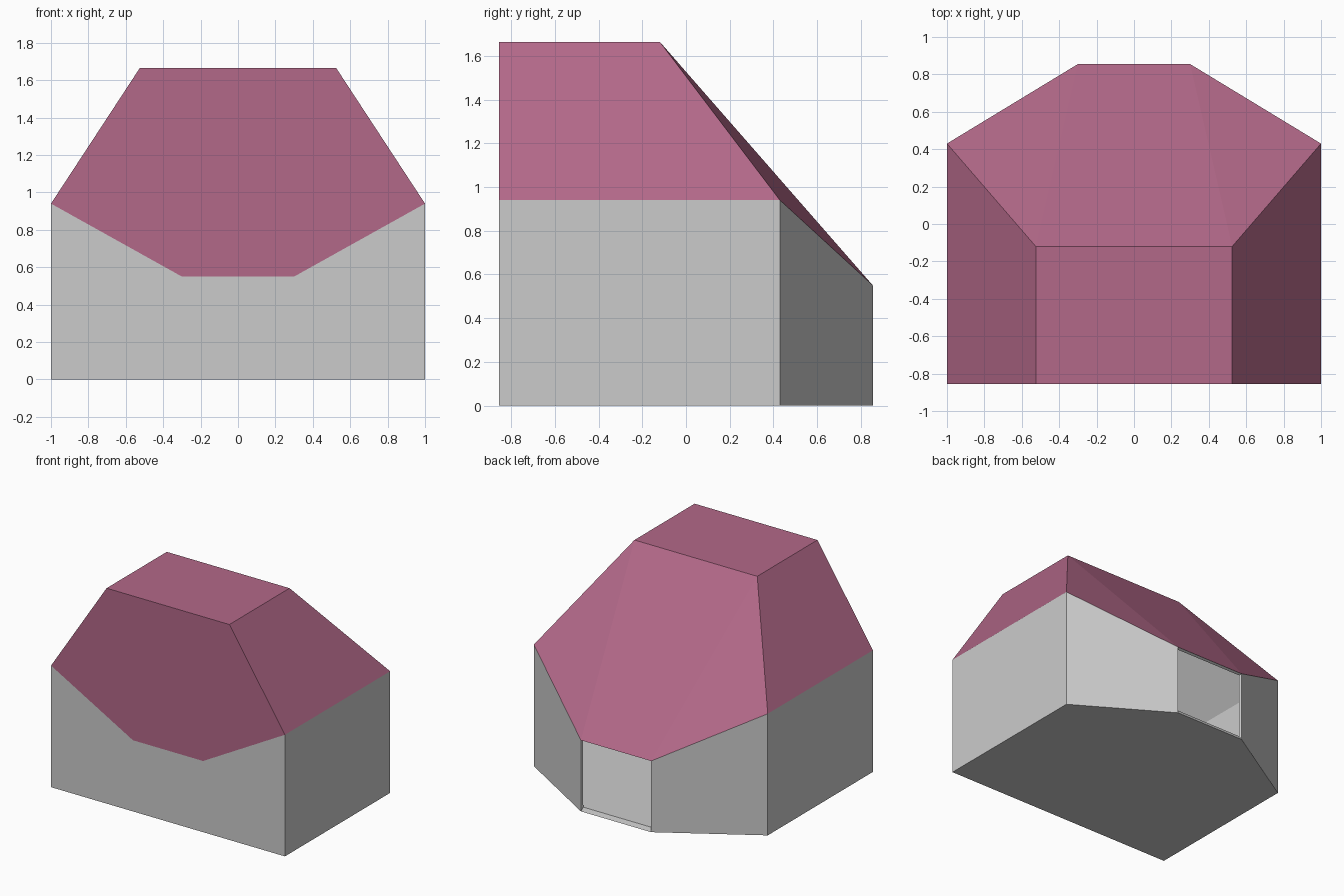
import bpy, bmesh

if "Cube" in bpy.data.objects:
    bpy.data.objects.remove(bpy.data.objects["Cube"])

WALL_H, SILL_H, TOP_H = 0.94, 0.55, 1.665
FRONT, CORNER, BACK = -0.855, 0.43, 0.855


def material(name, color):
    m = bpy.data.materials.new(name)
    m.diffuse_color = color
    m.use_nodes = True
    m.node_tree.nodes["Principled BSDF"].inputs["Base Color"].default_value = m.diffuse_color
    return m


# Points of the right half, mirrored to the left half
half = {
    "floor_front": (1, FRONT, 0), "floor_corner": (1, CORNER, 0), "floor_back": (0.3, BACK, 0),
    "eave_front": (1, FRONT, WALL_H), "eave_corner": (1, CORNER, WALL_H), "eave_back": (0.3, BACK, SILL_H),
    "eave_dip": (0.3, FRONT, SILL_H),
    "top_front": (0.525, FRONT, TOP_H), "top_back": (0.525, -0.12, TOP_H),
}
bm = bmesh.new()
R = {k: bm.verts.new(p) for k, p in half.items()}
L = {k: bm.verts.new((-p[0], p[1], p[2])) for k, p in half.items()}
ROOF, WALL = 0, 1


def side_faces(keys, mat):
    """One face on each side."""
    for side in (R, L):
        bm.faces.new([side[k] for k in keys]).material_index = mat


def span_face(keys, mat):
    """One face running across from right to left."""
    loop = [R[k] for k in keys] + [L[k] for k in reversed(keys)]
    bm.faces.new(loop).material_index = mat


# Walls and floor; the narrow back bay stays open
side_faces(("floor_front", "floor_corner", "eave_corner", "eave_front"), WALL)
side_faces(("floor_corner", "floor_back", "eave_back", "eave_corner"), WALL)
span_face(("floor_back", "floor_corner", "floor_front"), WALL)
span_face(("floor_front", "eave_front", "eave_dip"), WALL)

# Roof: front gable, flat top, side slopes and back slope
span_face(("top_front", "eave_front", "eave_dip"), ROOF)
span_face(("top_front", "top_back"), ROOF)
side_faces(("eave_front", "eave_corner", "top_back", "top_front"), ROOF)
side_faces(("eave_corner", "eave_back", "top_back"), ROOF)
span_face(("top_back", "eave_back"), ROOF)

bmesh.ops.recalc_face_normals(bm, faces=bm.faces[:])
mesh = bpy.data.meshes.new("house_shell")
bm.to_mesh(mesh)
bm.free()
mesh.materials.append(material("roof_plum", (0.45, 0.14, 0.25, 1)))
mesh.materials.append(material("wall_grey", (0.8, 0.8, 0.8, 1)))
shell = bpy.data.objects.new("house_shell", mesh)
bpy.context.collection.objects.link(shell)

# Thin shell with a grey lining
thick = shell.modifiers.new("thickness", "SOLIDIFY")
thick.thickness = 0.02
thick.offset = -1
thick.use_even_offset = True
thick.material_offset = 1
thick.material_offset_rim = 1
